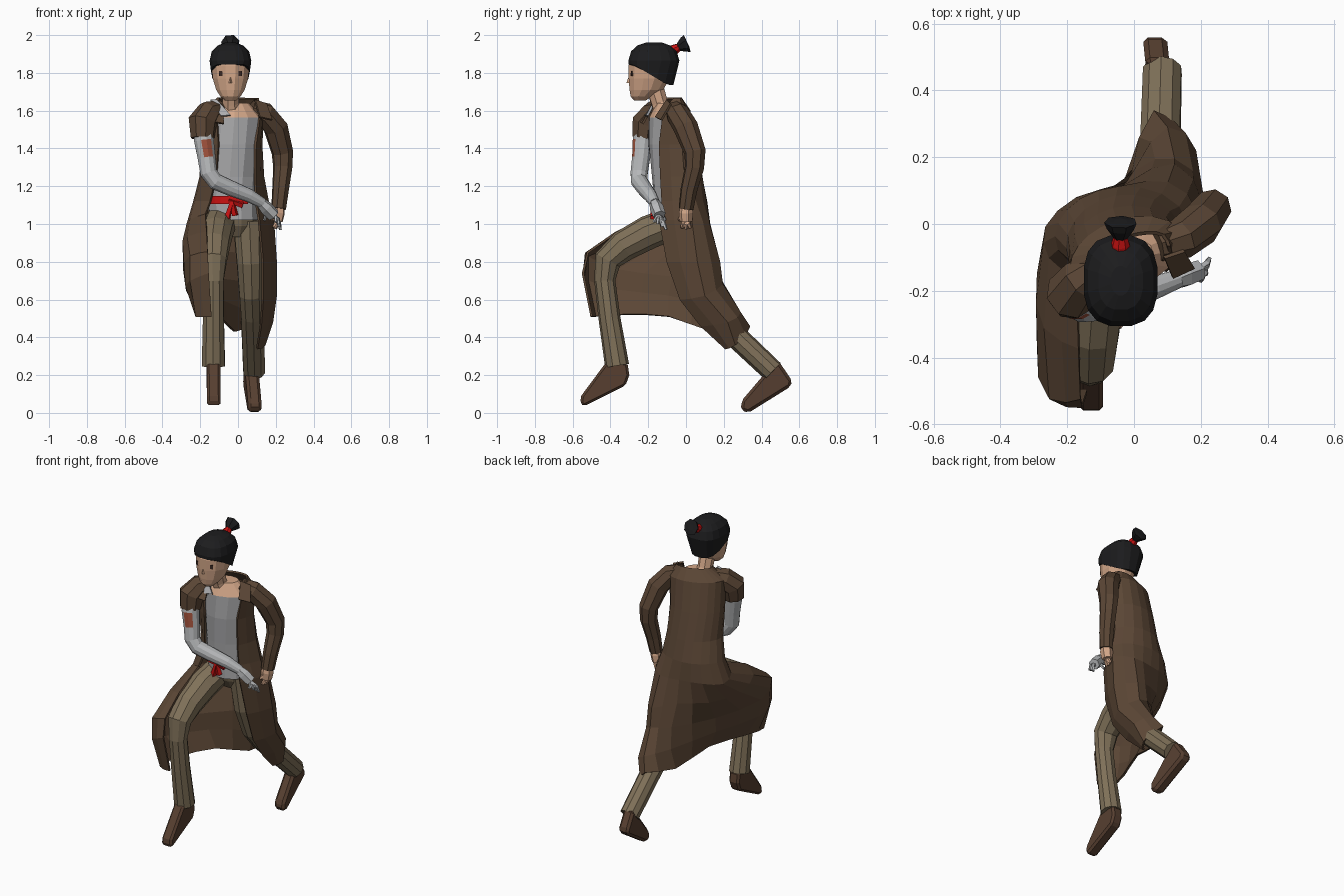
import bpy, bmesh, math
from mathutils import Vector

def material(name, r, g, b):
    m = bpy.data.materials.new(name)
    m.diffuse_color = (r, g, b, 1)
    return m

COAT = material("coat brown", .105, .062, .036)
TROUSER = material("trouser khaki", .215, .165, .1)
SHIRT = material("shirt grey", .42, .42, .43)
METAL = material("arm grey", .48, .49, .5)
SKIN = material("skin", .66, .39, .25)
HAIR = material("hair black", .012, .012, .013)
RED = material("red cloth", .6, .006, .006)
PATCH = material("rust patch", .36, .085, .045)
BOOT = material("boot brown", .095, .05, .03)
EYE = material("eye dark", .04, .02, .015)

def mesh_object(name, verts, faces, *mats):
    me = bpy.data.meshes.new(name)
    me.from_pydata([tuple(v) for v in verts], [], faces)
    bm = bmesh.new()
    bm.from_mesh(me)
    bmesh.ops.recalc_face_normals(bm, faces=bm.faces)
    bm.to_mesh(me)
    bm.free()
    for m in mats:
        me.materials.append(m)
    ob = bpy.data.objects.new(name, me)
    bpy.context.collection.objects.link(ob)
    return ob

def loft(name, rings, *mats, closed=True, caps=True):
    n = len(rings[0])
    verts = [p for r in rings for p in r]
    faces = []
    for i in range(len(rings) - 1):
        for j in range(n if closed else n - 1):
            k = (j + 1) % n
            faces.append((i*n + j, i*n + k, (i+1)*n + k, (i+1)*n + j))
    if closed and caps:
        faces += [tuple(range(n)), tuple((len(rings)-1)*n + j for j in range(n))]
    return mesh_object(name, verts, faces, *mats)

def oval(z, cx, cy, rx, ry, deg, twist=0, box=1):
    """Point on an oval (squarer when box < 1); 0 deg is the front, 90 is the -x side."""
    a, t = math.radians(deg), math.radians(twist)
    sq = lambda v: math.copysign(abs(v)**box, v)
    x, y = -rx * sq(math.sin(a)), -ry * sq(math.cos(a))
    return Vector((cx + x*math.cos(t) - y*math.sin(t), cy + x*math.sin(t) + y*math.cos(t), z))

def ovals(rows, n=10):
    return [[oval(*r[:5], 360*(j + .5)/n, *r[5:]) for j in range(n)] for r in rows]

def tube(name, path, *mats, n=8):
    pts = [Vector(p[:3]) for p in path]
    u, rings = Vector((.83, .3, .47)), []
    for i, p in enumerate(pts):
        d = (pts[min(i+1, len(pts)-1)] - pts[max(i-1, 0)]).normalized()
        u = (u - d * u.dot(d)).normalized()
        v, r = d.cross(u), path[i][3]
        rings.append([p + r*(u*math.cos(2*math.pi*j/n) + v*math.sin(2*math.pi*j/n)) for j in range(n)])
    return loft(name, rings, *mats)

def solidify(ob, t):
    m = ob.modifiers.new("thickness", 'SOLIDIFY')
    m.thickness, m.offset = t, 0

# shirt body, with bare skin at the neckline
torso = loft("shirt", ovals([
    (1.02, -.02, -.05, .13, .115, 3), (1.12, -.03, -.05, .135, .12, 5),
    (1.25, -.03, -.055, .135, .125, 10), (1.42, -.025, -.075, .14, .12, 15),
    (1.565, -.01, -.1, .145, .09, 18), (1.64, -.015, -.1, .075, .055, 18)], 12), SHIRT, SKIN)
for f in torso.data.polygons:
    if f.center.z > 1.58 and -.06 < f.center.x < .13:
        f.material_index = 1

# belt sash across the right half, and knot tails
sash = [[oval(z, -.03, -.05, .143, .127, a, 5) for a in range(-30, 91, 15)] for z in (1.105, 1.147)]
solidify(loft("belt", sash, RED, closed=False), .008)
for i, (x0, z0, x1, z1) in enumerate([(-.03, 1.12, -.058, 1.03), (-.03, 1.12, -.015, 1.045), (-.05, 1.125, .025, 1.1)]):
    tube(f"sash_tail_{i}", [(x0, -.178, z0, .012), (x1, -.172, z1, .018)], RED, n=4)

# coat: oval rows above the waist, draped lines below
ANGLES = [38, 78, 110, 145, 180, 220, 265, 322]
UPPER = [(1.665, .0, -.085, .11, .05, 18, .75), (1.6, -.02, -.09, .17, .1, 18, .95),
         (1.42, -.03, -.075, .162, .122, 15, 1), (1.25, -.03, -.05, .168, .132, 10, 1),
         (1.12, -.035, -.03, .195, .137, 5, 1)]
SKIRT = [
    [(-.17, -.16, 1.05), (-.165, -.37, .955), (-.16, -.52, .85), (-.155, -.545, .74), (-.14, -.5, .51)],
    [(-.25, -.1, 1.02), (-.265, -.31, .93), (-.25, -.52, .83), (-.25, -.52, .7), (-.22, -.48, .51)],
    [(-.26, -.01, .99), (-.285, -.15, .89), (-.285, -.36, .76), (-.27, -.36, .65), (-.2, -.33, .52)],
    [(-.17, .075, 1.0), (-.18, .02, .86), (-.16, -.07, .72), (-.15, -.09, .62), (-.1, -.09, .51)],
    [(-.03, .11, 1.0), (-.02, .12, .85), (0, .15, .7), (0, .16, .56), (-.02, .14, .43)],
    [(.1, .12, 1.0), (.12, .175, .8), (.12, .19, .68), (.1, .285, .53), (.06, .335, .455)],
    [(.185, .03, 1.02), (.2, .06, .8), (.2, .1, .62), (.18, .22, .48), (.14, .26, .36)],
    [(.11, -.14, 1.02), (.13, -.1, .8), (.13, -.03, .6), (.12, .08, .46), (.1, .21, .34)]]
columns = [[oval(*r[:5], 180 + (a - 180)*r[6], r[5]) for r in UPPER] + [Vector(p) for p in drape]
           for a, drape in zip(ANGLES, SKIRT)]
fine = []
for i, c in enumerate(columns):
    fine.append(c)
    if i < len(columns) - 1:      # rounded in-between line
        a, d = columns[max(i-1, 0)], columns[min(i+2, len(columns)-1)]
        fine.append([(p + q)*.5625 - (s + t)*.0625 for p, q, s, t in zip(c, columns[i+1], a, d)])
solidify(loft("coat", fine, COAT, closed=False), .012)

# sleeves
tube("left_sleeve", [(.07, -.065, 1.61, .048), (.14, -.045, 1.585, .062), (.2, .0, 1.51, .066), (.235, .048, 1.38, .058),
                     (.237, .045, 1.3, .052), (.225, .015, 1.18, .045), (.215, .0, 1.08, .04)], COAT)
tube("right_sleeve_cap", [(-.09, -.12, 1.61, .048), (-.155, -.17, 1.585, .07), (-.188, -.21, 1.54, .078),
                          (-.188, -.222, 1.455, .064)], COAT)

# folded lapels either side of the neckline
for name, mat, pts in (
        ("right_lapel", COAT, [(-.14, -.17, 1.64), (-.08, -.2, 1.585), (-.075, -.23, 1.53), (-.19, -.25, 1.55)]),
        ("right_collar", SHIRT, [(-.145, -.155, 1.655), (-.11, -.165, 1.655), (-.04, -.205, 1.575), (-.09, -.215, 1.57)]),
        ("left_lapel", COAT, [(.09, -.1, 1.655), (.15, -.08, 1.635), (.18, -.13, 1.55), (.115, -.16, 1.565)])):
    solidify(mesh_object(name, pts, [(0, 1, 2, 3)], mat), .012)

# artificial arm with a rust patch
arm = tube("grey_arm", [(-.185, -.215, 1.52, .056), (-.18, -.23, 1.44, .054), (-.166, -.238, 1.35, .049),
                        (-.155, -.248, 1.27, .047), (-.12, -.247, 1.225, .045), (-.04, -.222, 1.19, .042),
                        (.06, -.19, 1.15, .036), (.13, -.165, 1.11, .028)], METAL, PATCH, n=12)
for f in arm.data.polygons:
    if 1.36 < f.center.z < 1.43 and f.normal.dot(Vector((.3, -.95, 0))) > .8:
        f.material_index = 1

# hands
def hand(side, palm, tips, thumb, mat, r):
    tube(side + "_palm", palm, mat, n=6)
    base = Vector(palm[-1][:3])
    for i, t in enumerate(tips + [thumb]):
        t = Vector(t)
        start = Vector(palm[-2][:3]) if i == len(tips) else base + (t - base)*.1
        mid = (start + t)/2 + Vector((.008, 0, .006))
        tube(f"{side}_finger_{i}", [(*start, r), (*mid, r), (*t, r*.65)], mat, n=5)

hand("right", [(.12, -.168, 1.115, .028), (.15, -.155, 1.085, .037), (.19, -.14, 1.045, .034)],
     [(.225, -.105, .97), (.218, -.125, .985), (.215, -.15, 1.0), (.2, -.17, 1.01)], (.14, -.11, 1.02), METAL, .012)
hand("left", [(.215, 0, 1.1, .03), (.212, .0, 1.06, .038), (.205, .0, 1.015, .034)],
     [(.19, -.022, .98), (.195, .0, .975), (.2, .022, .98)], (.185, -.035, 1.02), SKIN, .014)

# trousers
loft("trouser_seat", ovals([(.93, -.02, -.02, .09, .07), (.99, -.02, -.03, .125, .1), (1.06, -.02, -.04, .125, .11)]), TROUSER)
tube("front_leg", [(-.09, -.04, 1.02, .085), (-.115, -.2, .955, .09), (-.125, -.33, .885, .083), (-.13, -.415, .81, .073),
                   (-.13, -.43, .7, .056), (-.13, -.405, .5, .058), (-.13, -.365, .25, .064)], TROUSER, n=10)
tube("back_leg", [(.055, -.03, 1.02, .085), (.065, -.01, .8, .075), (.07, .05, .63, .066), (.075, .14, .52, .062),
                  (.08, .28, .39, .062), (.085, .46, .22, .06)], TROUSER, n=10)

# boots: side profile with a width, narrowed by bevels
def boot(name, profile, x_heel, x_toe, half):
    ys = [p[0] for p in profile]
    mid = lambda y: x_toe + (x_heel - x_toe)*(y - min(ys))/(max(ys) - min(ys))
    rings = [[(mid(y) + s*half, y, z) for y, z in profile] for s in (-1, 1)]
    b = loft(name, rings, BOOT).modifiers.new("edges", 'BEVEL')
    b.width, b.segments = .016, 1

boot("front_boot", [(-.425, .265), (-.31, .265), (-.30, .2), (-.32, .145), (-.54, .035), (-.56, .05), (-.555, .09)], -.13, -.128, .036)
boot("back_boot", [(.41, .2), (.49, .275), (.562, .17), (.555, .14), (.33, .0), (.29, .015), (.295, .065)], .062, .09, .036)

# neck and head
tube("neck", [(-.03, -.11, 1.57, .055), (-.04, -.14, 1.64, .046), (-.04, -.17, 1.74, .05)], SKIN)
HX = -.04
loft("head", ovals([(1.653, HX, -.245, .03, .03), (1.675, HX, -.235, .055, .06), (1.71, HX, -.21, .078, .092),
                    (1.77, HX, -.195, .097, .112), (1.84, HX, -.188, .105, .12), (1.91, HX, -.18, .08, .1)], 12), SKIN)
mesh_object("nose", [(HX-.011, -.3, 1.745), (HX+.011, -.3, 1.745), (HX, -.315, 1.748), (HX, -.3, 1.79)],
            [(0, 1, 2), (0, 2, 3), (1, 3, 2), (0, 3, 1)], SKIN)
for side, x in (("right", HX - .048), ("left", HX + .048)):
    pts = [(x + a*.011, -.299 + abs(x + a*.011 - HX)*.25, 1.797 + b*.013) for a, b in ((-1, -1), (1, -1), (1, 1), (-1, 1))]
    solidify(mesh_object(side + "_eye", pts, [(0, 1, 2, 3)], EYE), .008)

# hair cap, boxy in plan: the lower rim drops from brow to nape
cap = ovals([(1.8, HX, -.178, .107, .128, 0, .8), (1.865, HX, -.17, .112, .137, 0, .75), (1.915, HX, -.17, .1, .122, 0, .8),
             (1.945, HX, -.17, .068, .088, 0, .8), (1.96, HX, -.17, .03, .045)], 16)
for p in cap[0]:
    back = min(1, max(0, (p.y + .28)/.2))
    p.z = 1.845 - .11*back
    p.x = HX + (p.x - HX)*(1 - .2*back*back)
    p.y -= .015*back
loft("hair_cap", cap, HAIR)

# top knot
tube("hair_tie", [(HX, -.1, 1.895, .036), (HX, -.06, 1.925, .028), (HX, -.035, 1.938, .02)], RED)
tube("top_knot", [(HX, -.045, 1.933, .018), (HX, -.012, 1.95, .042), (HX, .006, 1.957, .05), (HX, .008, 1.958, .02)], HAIR, n=7)
